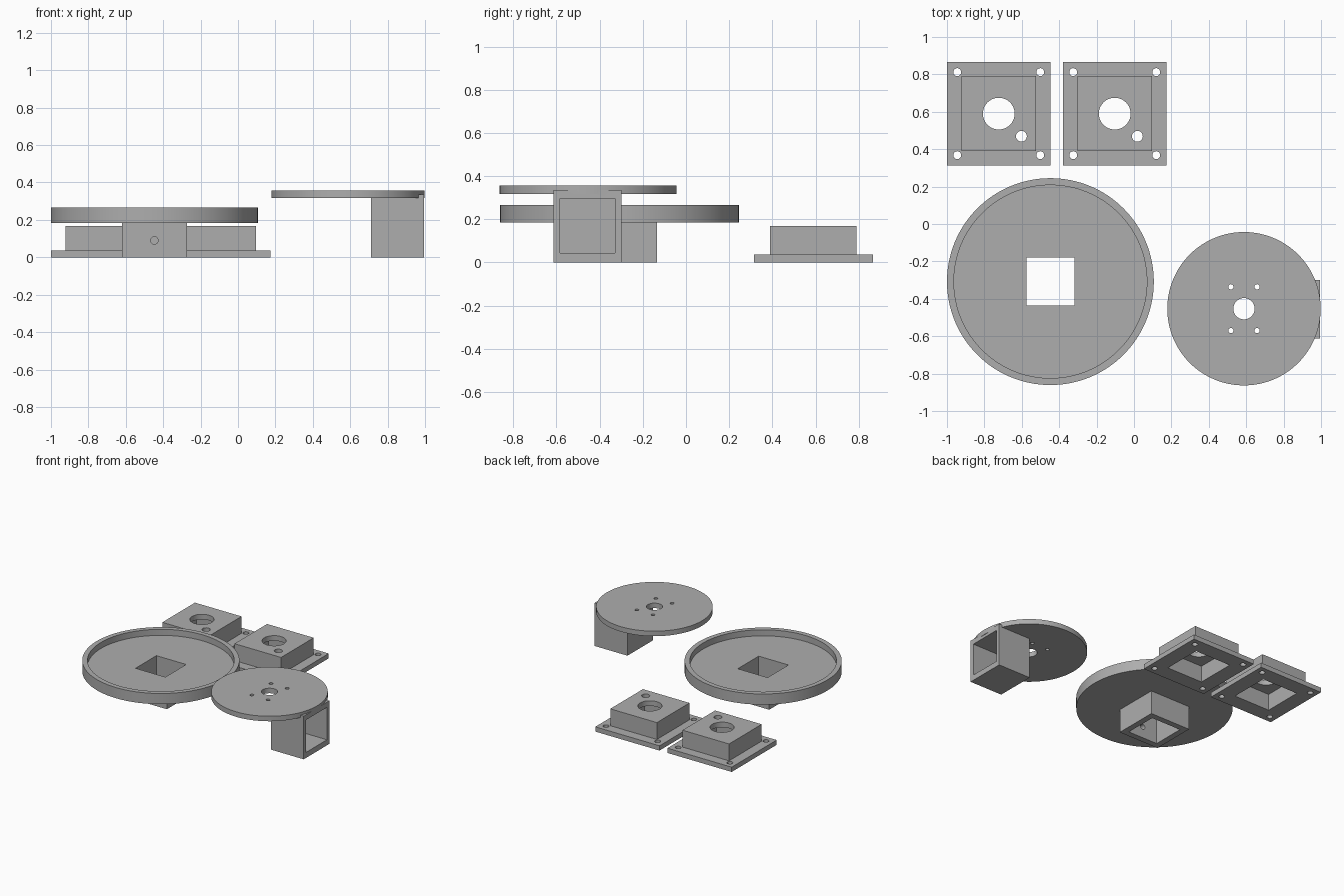
import bpy
import math

if "Cube" in bpy.data.objects:
    bpy.data.objects.remove(bpy.data.objects["Cube"], do_unlink=True)

grey = bpy.data.materials.new("plain_grey")
grey.use_nodes = True
grey.diffuse_color = (0.42, 0.42, 0.42, 1)
grey.node_tree.nodes["Principled BSDF"].inputs["Base Color"].default_value = (0.42, 0.42, 0.42, 1)


def box(name, x, y, z):
    """Box from (min, max) ranges."""
    bpy.ops.mesh.primitive_cube_add(size=1, location=[sum(r) / 2 for r in (x, y, z)])
    ob = bpy.context.object
    ob.name = name
    ob.scale = [r[1] - r[0] for r in (x, y, z)]
    bpy.ops.object.transform_apply(location=False, rotation=False, scale=True)
    ob.data.materials.append(grey)
    return ob


def around(c, half):
    return (c - half, c + half)


def disc(name, x, y, z, radius, sides=32):
    """Upright cylinder spanning the z range."""
    bpy.ops.mesh.primitive_cylinder_add(vertices=sides, radius=radius, depth=z[1] - z[0],
                                        location=(x, y, sum(z) / 2))
    ob = bpy.context.object
    ob.name = name
    ob.data.materials.append(grey)
    return ob


def combine(ob, other, operation="DIFFERENCE"):
    """Apply a boolean and discard the second body."""
    mod = ob.modifiers.new("combine", "BOOLEAN")
    mod.operation, mod.solver, mod.object = operation, "EXACT", other
    bpy.ops.object.select_all(action="DESELECT")
    ob.select_set(True)
    bpy.context.view_layer.objects.active = ob
    bpy.ops.object.modifier_apply(modifier=mod.name)
    bpy.data.objects.remove(other, do_unlink=True)


def finish(ob):
    bpy.ops.object.select_all(action="DESELECT")
    ob.select_set(True)
    bpy.context.view_layer.objects.active = ob
    bpy.ops.object.shade_smooth_by_angle(angle=math.radians(30))


THROUGH = (-0.1, 0.5)
SIGNS = [(sx, sy) for sx in (-1, 1) for sy in (-1, 1)]

# Two hollow housings with screw flanges
for name, cx in (("left_housing", -0.103), ("right_housing", -0.723)):
    cy = 0.59
    body = box(name, around(cx, 0.276), around(cy, 0.276), (0, 0.037))
    combine(body, box("raised_box", around(cx, 0.2), around(cy, 0.2), (0.01, 0.168)), "UNION")
    combine(body, box("cavity", around(cx, 0.155), around(cy, 0.155), (-0.1, 0.128)))
    combine(body, disc("main_hole", cx, cy, THROUGH, 0.085, 48))
    combine(body, disc("side_hole", cx + 0.121, cy - 0.121, THROUGH, 0.029))
    for sx, sy in SIGNS:
        combine(body, disc("screw_hole", cx + sx * 0.222, cy + sy * 0.222, THROUGH, 0.021))
    finish(body)

# Round tray on a square socket
tx, ty = -0.447, -0.308
tray = disc("round_tray", tx, ty, (0.184, 0.267), 0.553, 128)
combine(tray, disc("tray_recess", tx, ty, (0.22, 0.4), 0.516, 128))
combine(tray, box("socket", around(tx, 0.174), around(ty, 0.174), (0, 0.2)), "UNION")
combine(tray, box("socket_hole", around(tx, 0.128), around(ty, 0.128), THROUGH))
pin = disc("pin_hole", tx, ty - 0.15, (0, 0.18), 0.02)
pin.rotation_euler.x = math.radians(90)
combine(tray, pin)
finish(tray)

# Round plate on a square pocket open to one side
px, py = 0.588, -0.453
plate = disc("round_plate", px, py, (0.317, 0.356), 0.41, 128)
combine(plate, box("pocket", (0.712, 0.994), around(py - 0.003, 0.157), (0, 0.335)), "UNION")
combine(plate, box("pocket_cavity", (0.752, 1.1), around(py - 0.003, 0.128), (0.043, 0.295)))
combine(plate, disc("shaft_hole", px, py, THROUGH, 0.057, 48))
for sx, sy in SIGNS:
    combine(plate, disc("bolt_hole", px + sx * 0.07, py + sy * 0.117, THROUGH, 0.014, 24))
finish(plate)
